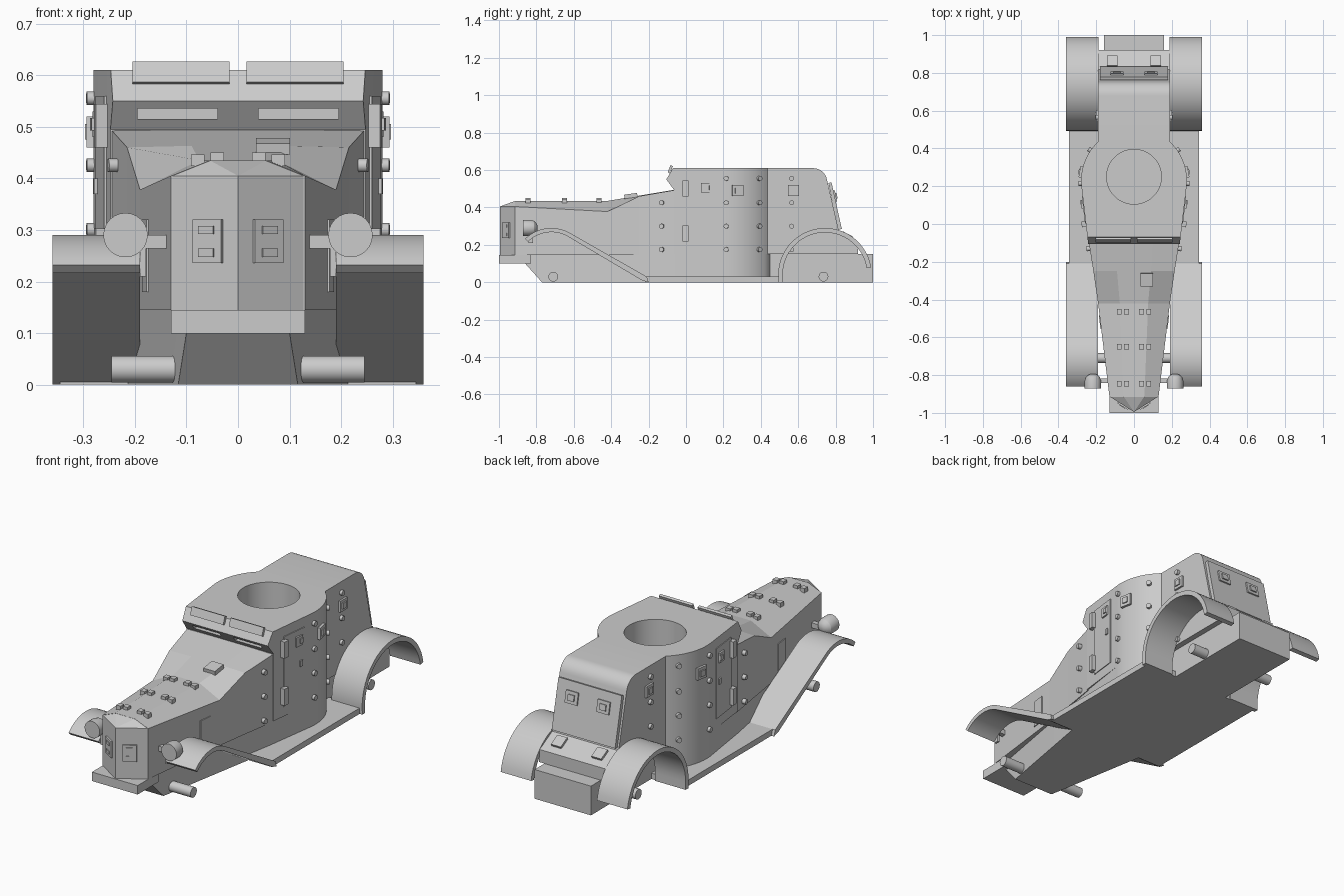
import bpy, bmesh
from math import sin, cos, pi, atan, atan2, sqrt
from mathutils import Vector, Matrix

if "Cube" in bpy.data.objects:
    bpy.data.objects.remove(bpy.data.objects["Cube"])

grey = bpy.data.materials.new("armour_grey")
grey.use_nodes = True
grey.diffuse_color = (0.6, 0.6, 0.6, 1)
grey.node_tree.nodes["Principled BSDF"].inputs["Base Color"].default_value = (0.6, 0.6, 0.6, 1)


def finish(name, bm):
    bmesh.ops.recalc_face_normals(bm, faces=bm.faces[:])
    mesh = bpy.data.meshes.new(name)
    bm.to_mesh(mesh)
    bm.free()
    mesh.materials.append(grey)
    ob = bpy.data.objects.new(name, mesh)
    bpy.context.collection.objects.link(ob)
    return ob


def loft(name, rings):
    """Skin closed rings of equal length and cap both ends."""
    bm = bmesh.new()
    loops = [[bm.verts.new(p) for p in ring] for ring in rings]
    n = len(loops[0])
    for a, b in zip(loops, loops[1:]):
        for i in range(n):
            bm.faces.new((a[i], a[(i + 1) % n], b[(i + 1) % n], b[i]))
    bm.faces.new(loops[0])
    bm.faces.new(loops[-1])
    return finish(name, bm)


def prism_x(name, profile, x0, x1):
    return loft(name, [[(x, y, z) for y, z in profile] for x in (x0, x1)])


def prism_z(name, plan, z0, z1):
    return loft(name, [[(x, y, z) for x, y in plan] for z in (z0, z1)])


def box(name, centre, size, rot=0, axis="Z"):
    bm = bmesh.new()
    m = Matrix.Translation(centre) @ Matrix.Rotation(rot, 4, axis) @ Matrix.Diagonal((*size, 1))
    bmesh.ops.create_cube(bm, size=1, matrix=m)
    return finish(name, bm)


def cylinder(name, centre, radius, length, direction, sides=20):
    bm = bmesh.new()
    turn = Vector(direction).to_track_quat("Z", "Y").to_matrix().to_4x4()
    bmesh.ops.create_cone(bm, cap_ends=True, segments=sides, radius1=radius, radius2=radius,
                          depth=length, matrix=Matrix.Translation(centre) @ turn)
    return finish(name, bm)


def carve(ob, tool, operation="DIFFERENCE"):
    mod = ob.modifiers.new("carve", "BOOLEAN")
    mod.object, mod.operation, mod.solver = tool, operation, "EXACT"
    bpy.context.view_layer.objects.active = ob
    bpy.ops.object.modifier_apply(modifier=mod.name)
    bpy.data.objects.remove(tool)


def mirrored(half):
    return half + [(-x, y) for x, y in reversed(half)]


# Plan of the cabin: flared front, round fighting compartment, narrow tail
arc = [(0.28 * cos(-0.107 + 0.932 * i / 14), 0.23 + 0.28 * sin(-0.107 + 0.932 * i / 14)) for i in range(15)]
cabin_half = [(0.242, -0.11)] + arc + [(0.19, 0.92)]
side_line = [(0.13, -0.915), (0.19, -0.42), (0.215, -0.25)] + cabin_half


def side(y):
    """Flank position and its turn about z at a given y."""
    for (xa, ya), (xb, yb) in zip(side_line, side_line[1:]):
        if ya <= y <= yb:
            return xa + (xb - xa) * (y - ya) / (yb - ya), atan2(xb - xa, yb - ya)


# Cabin: plan intersected with the side profile, then cut
cabin = prism_z("cabin", mirrored(cabin_half), 0.15, 0.7)
roof_curve = [(0.68 + 0.075 * sin(a), 0.535 + 0.075 * cos(a)) for a in [i * pi / 16 for i in range(8)]]
carve(cabin, prism_x("profile_tool", [(-0.065, 0.1), (-0.065, 0.495), (-0.105, 0.55), (-0.07, 0.61)] + roof_curve
      + [(0.818, 0.27), (0.92, 0.215), (0.92, 0.1)], -0.4, 0.4), "INTERSECT")
carve(cabin, cylinder("turret_tool", (0, 0.25, 0.5), 0.145, 0.6, (0, 0, 1), 48))
for s in (-1, 1):
    carve(cabin, box("slit_tool", (s * 0.117, -0.085, 0.525), (0.155, 0.05, 0.02)))

# Chassis tub, tapering at the nose
tub = prism_z("chassis", mirrored([(0.1, -0.86), (0.238, -0.08)] + arc + [(0.16, 0.45), (0.16, 1.0)]), -0.1, 0.15)
carve(tub, prism_x("tub_tool", [(-0.86, 0.1), (-0.77, 0), (1.1, 0), (1.1, 0.2), (-0.86, 0.2)], -0.5, 0.5), "INTERSECT")

# Bonnet and scuttle
stations = [(-0.915, 0.13, 0.405, 0.055, 0.435), (-0.42, 0.19, 0.378, 0.075, 0.435),
            (-0.25, 0.215, 0.46, 0.09, 0.463), (-0.06, 0.245, 0.493, 0.1, 0.495)]
loft("bonnet", [[(x, y, z) for x, z in mirrored([(xs, 0.145), (xs, zs), (xc, zc)])]
                for y, xs, zs, xc, zc in stations])

# V-shaped radiator nose on its base plate
bm = bmesh.new()
for p in [(0, -0.995, 0.145), (0, -0.995, 0.405)] + [(s * x, -0.913, z) for s in (-1, 1)
          for x, z in ((0.13, 0.145), (0.13, 0.405), (0.055, 0.435))]:
    bm.verts.new(p)
bmesh.ops.convex_hull(bm, input=bm.verts[:])
bmesh.ops.dissolve_limit(bm, angle_limit=0.02, verts=bm.verts[:], edges=bm.edges[:])
finish("radiator_nose", bm)
box("nose_base", (0, -0.915, 0.122), (0.26, 0.17, 0.046))

# Rear door plate, following the sloped tail
prism_x("rear_plate", [(0.762, 0.53), (0.778, 0.535), (0.833, 0.285), (0.81, 0.28)], -0.18, 0.18)

# Fender profiles
R = 0.2
outer = [(-0.72 + R * sin(a), 0.09 + R * cos(a)) for a in [-0.78 + i * 1.31 / 14 for i in range(15)]]
inner = [(-0.72 + (R - 0.022) * sin(a), 0.09 + (R - 0.022) * cos(a)) for a in [-0.78 + i * 1.31 / 14 for i in range(15)]]
front_fender = outer + [(-0.21, 0.03), (-0.2, 0), (-0.235, 0.01)] + inner[::-1]
sweep = [-pi / 2 + i * 2.98 / 26 for i in range(27)]
rear_fender = [(0.495, 0)] + [(0.743 + 0.25 * sin(a), 0.04 + 0.25 * cos(a)) for a in sweep] + \
    [(0.743 + 0.226 * sin(a), 0.04 + 0.226 * cos(a)) for a in reversed(sweep)] + [(0.517, 0)]

for s, tag in ((-1, "right"), (1, "left")):
    prism_x(tag + "_front_fender", front_fender, s * 0.19, s * 0.36)
    prism_x(tag + "_rear_fender", rear_fender, s * 0.187, s * 0.36)
    box(tag + "_running_board", (s * 0.245, 0.145, 0.015), (0.2, 0.73, 0.03))

    # Axle stubs
    for y, end in ((-0.71, "front"), (0.735, "rear")):
        cylinder(f"{tag}_{end}_axle", (s * 0.175, y, 0.03), 0.026, 0.14, (1, 0, 0))

    # Headlamp with domed back and bracket
    rings = [(-0.872, 0.043), (-0.83, 0.043), (-0.812, 0.038), (-0.8, 0.026), (-0.793, 0.01)]
    loft(tag + "_headlamp", [[(s * 0.218 + r * cos(i * pi / 12), y, 0.29 + r * sin(i * pi / 12))
                              for i in range(24)] for y, r in rings])
    box(tag + "_lamp_arm", (s * 0.17, -0.83, 0.277), (0.08, 0.025, 0.026))
    box(tag + "_lamp_post", (s * 0.184, -0.83, 0.24), (0.012, 0.025, 0.06))

    # Radiator vents on the V faces
    turn = s * atan(0.082 / 0.13)
    for z, w, d, h in ((0.278, 0.066, 0.014, 0.085), (0.256, 0.034, 0.022, 0.016), (0.3, 0.034, 0.022, 0.016)):
        box(tag + "_radiator_vent", (s * 0.057, -0.96, z), (w, d, h), turn)

    # Vision flaps over the windscreen
    box(tag + "_visor_flap", (s * 0.11, -0.084, 0.604), (0.188, 0.014, 0.042), -0.35, "X")

    # Bonnet catches
    for y in (-0.845, -0.65, -0.465):
        for x in (0.04, 0.078):
            z = 0.439 if x < 0.05 else 0.435
            box(tag + "_bonnet_catch", (s * x, y, z), (0.026, 0.028, 0.022))

    # Rivet heads down the flanks
    for y in (-0.13, 0.215, 0.39, 0.565):
        for z in (0.175, 0.3, 0.425, 0.555):
            if z < 0.5 or y > 0:
                x, a = side(y)
                cylinder(tag + "_bolt", (s * x, y, z), 0.013, 0.028, (s * cos(a), -sin(a), 0), 14)

    # Plates on the flanks: name, y, z, length, height, thickness
    for part, y, z, l, h, t in (
            ("door", 0.075, 0.38, 0.145, 0.36, 0.008),
            ("door_hinge", 0.0, 0.502, 0.03, 0.085, 0.045), ("door_hinge", 0.0, 0.26, 0.03, 0.085, 0.045),
            ("door_port", 0.105, 0.505, 0.045, 0.05, 0.024), ("door_port_slot", 0.115, 0.505, 0.022, 0.024, 0.034),
            ("door_handle", 0.12, 0.385, 0.018, 0.03, 0.022),
            ("side_port", 0.275, 0.49, 0.06, 0.06, 0.024), ("side_port_slot", 0.275, 0.49, 0.03, 0.03, 0.036),
            ("tail_port", 0.575, 0.49, 0.058, 0.058, 0.02), ("tail_port_slot", 0.575, 0.49, 0.03, 0.03, 0.032),
            ("bonnet_louvre", -0.52, 0.25, 0.07, 0.14, 0.008)):
        x, a = side(y)
        box(f"{tag}_{part}", (s * x, y, z), (t, l, h), -s * a)

    # Rear windows and lockers
    box(tag + "_rear_window", (s * 0.09, 0.795, 0.46), (0.07, 0.014, 0.062), 0.2, "X")
    box(tag + "_rear_window_slot", (s * 0.09, 0.797, 0.46), (0.036, 0.022, 0.03), 0.2, "X")
    box(tag + "_tail_hatch", (s * 0.115, 0.862, 0.25), (0.056, 0.06, 0.018), -0.49, "X")

# Scuttle hatch
box("scuttle_hatch", (0.068, -0.295, 0.462), (0.066, 0.07, 0.022), 0.15, "X")

# Smooth the curved parts, keep plate edges crisp
bpy.ops.object.select_all(action="DESELECT")
for ob in bpy.context.collection.objects:
    if ob.type == "MESH" and any(k in ob.name for k in ("cabin", "chassis", "fender", "axle", "headlamp", "bolt")):
        ob.select_set(True)
        bpy.context.view_layer.objects.active = ob
bpy.ops.object.shade_smooth_by_angle(angle=0.5)
